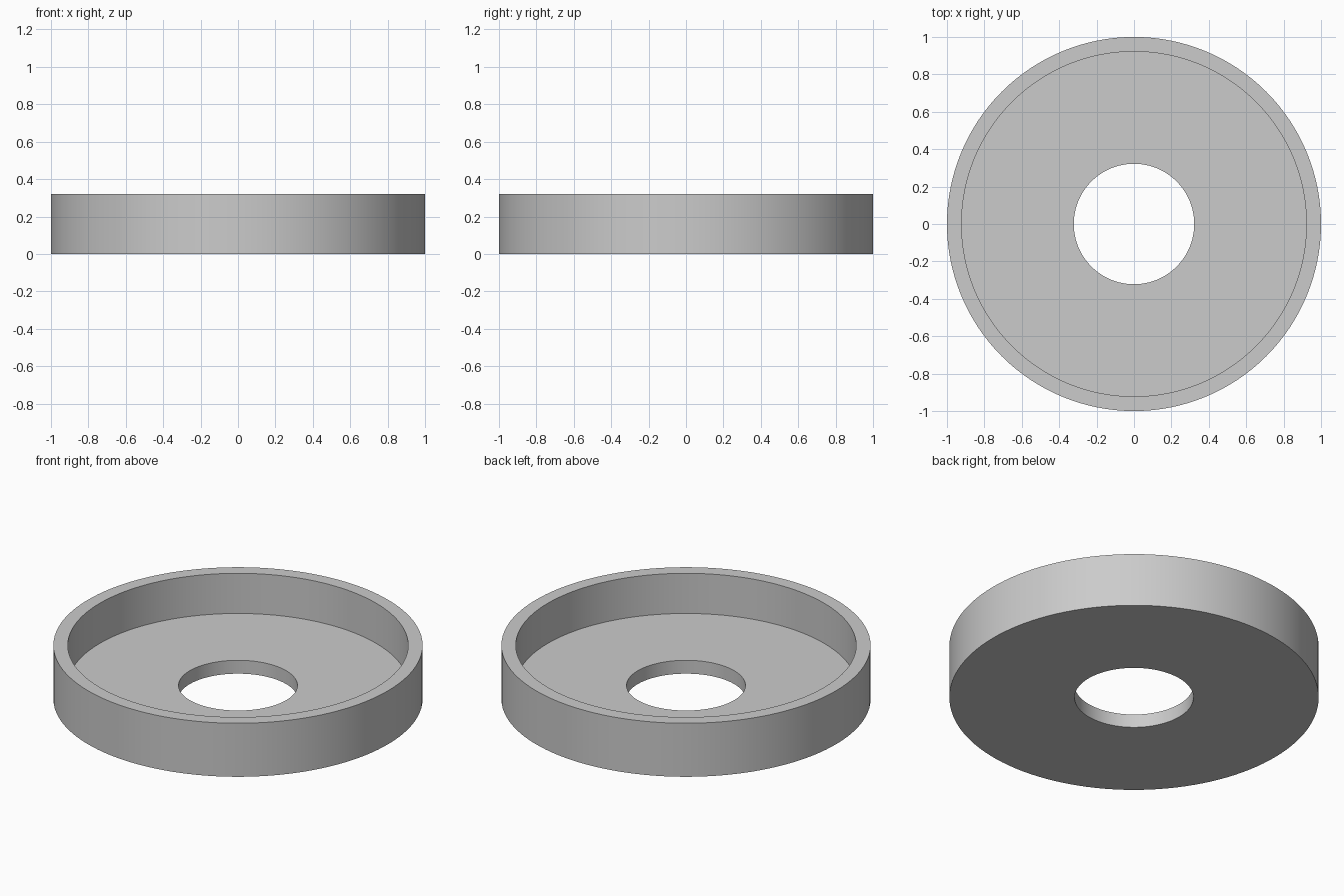
import bpy
import bmesh
import math

cube = bpy.data.objects.get("Cube")
if cube:
    bpy.data.objects.remove(cube, do_unlink=True)

SEGMENTS = 128
OUTER, INNER, HOLE = 1.0, 0.922, 0.322
HEIGHT, FLOOR = 0.32, 0.08

# Plain grey material
grey = bpy.data.materials.new("light grey")
grey.use_nodes = True
colour = (0.6, 0.6, 0.6, 1.0)
grey.diffuse_color = colour
grey.node_tree.nodes["Principled BSDF"].inputs["Base Color"].default_value = colour

# Cross-section of the cup: hole edge, floor, rim wall and underside
profile = [(HOLE, 0), (OUTER, 0), (OUTER, HEIGHT),
           (INNER, HEIGHT), (INNER, FLOOR), (HOLE, FLOOR)]

# Revolve the closed section around z
bm = bmesh.new()
rings = []
for i in range(SEGMENTS):
    a = math.tau * i / SEGMENTS
    rings.append([bm.verts.new((r * math.cos(a), r * math.sin(a), z)) for r, z in profile])
for i, ring in enumerate(rings):
    following = rings[(i + 1) % SEGMENTS]
    for j in range(len(profile)):
        k = (j + 1) % len(profile)
        bm.faces.new((ring[j], following[j], following[k], ring[k]))
bmesh.ops.recalc_face_normals(bm, faces=bm.faces)

mesh = bpy.data.meshes.new("flanged_ring_cup")
bm.to_mesh(mesh)
bm.free()
mesh.materials.append(grey)
cup = bpy.data.objects.new("flanged_ring_cup", mesh)
bpy.context.collection.objects.link(cup)

# Smooth walls with crisp edges
bpy.ops.object.select_all(action="DESELECT")
cup.select_set(True)
bpy.context.view_layer.objects.active = cup
bpy.ops.object.shade_smooth_by_angle(angle=math.radians(30))
